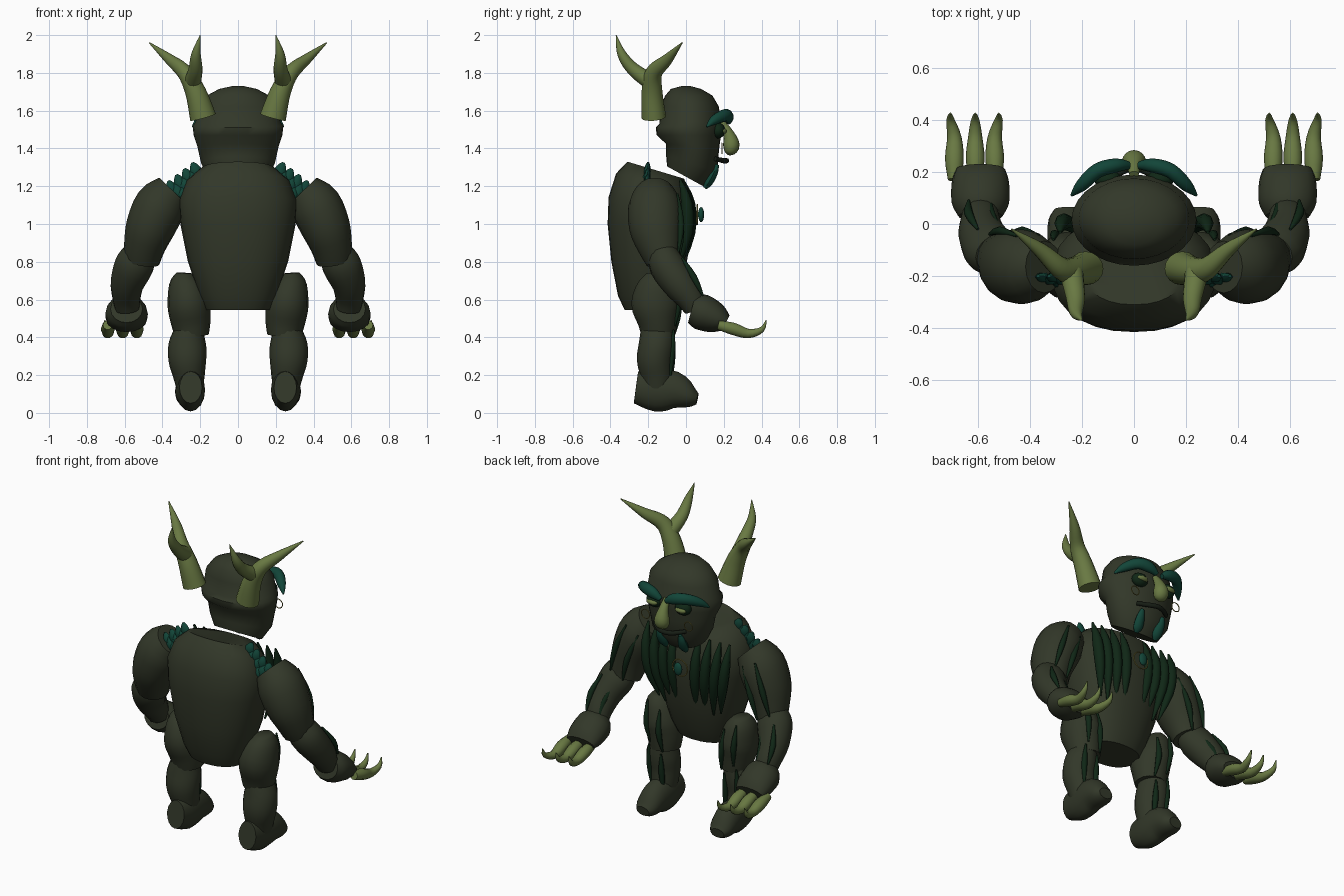
import bpy, math
from mathutils import Vector

cube = bpy.data.objects.get("Cube")
if cube:
    bpy.data.objects.remove(cube, do_unlink=True)


def material(name, r, g, b):
    m = bpy.data.materials.new(name)
    m.use_nodes = True
    m.diffuse_color = (r, g, b, 1)
    bsdf = m.node_tree.nodes["Principled BSDF"]
    bsdf.inputs["Base Color"].default_value = (r, g, b, 1)
    bsdf.inputs["Roughness"].default_value = 0.8
    return m


SKIN = material("dark olive skin", 0.032, 0.039, 0.022)
HORN = material("pale olive horn", 0.14, 0.19, 0.055)
TEAL = material("deep teal", 0.006, 0.06, 0.04)
MOSS = material("dark moss", 0.005, 0.02, 0.008)
DARK = material("near black", 0.008, 0.012, 0.007)
GOLD = material("dull gold", 0.22, 0.2, 0.05)


def finish(ob, name, mat, angle=50):
    ob.name = name
    ob.data.materials.append(mat)
    bpy.ops.object.select_all(action='DESELECT')
    ob.select_set(True)
    bpy.context.view_layer.objects.active = ob
    bpy.ops.object.shade_smooth_by_angle(angle=math.radians(angle))


def refine(pts, steps):
    # Catmull-Rom interpolation through positions and radii
    pts = [Vector(p) for p in pts]
    out = []
    for i in range(len(pts) - 1):
        a, b, c, d = pts[max(i - 1, 0)], pts[i], pts[i + 1], pts[min(i + 2, len(pts) - 1)]
        for k in range(steps):
            t = k / steps
            out.append(b + (c - a) * t / 2 + (a * 2 - b * 5 + c * 4 - d) * t * t / 2
                       + (b * 3 - a - c * 3 + d) * t ** 3 / 2)
    return out + [pts[-1]]


def skin_rings(name, rings, mat):
    n = len(rings[0])
    verts = [v for r in rings for v in r]
    faces = [(j * n + i, j * n + (i + 1) % n, (j + 1) * n + (i + 1) % n, (j + 1) * n + i)
             for j in range(len(rings) - 1) for i in range(n)]
    faces += [tuple(reversed(range(n))), tuple(range(len(verts) - n, len(verts)))]
    me = bpy.data.meshes.new(name)
    me.from_pydata(verts, [], faces)
    ob = bpy.data.objects.new(name, me)
    bpy.context.collection.objects.link(ob)
    bpy.context.view_layer.objects.active = ob
    ob.select_set(True)
    bpy.ops.object.mode_set(mode='EDIT')
    bpy.ops.mesh.select_all(action='SELECT')
    bpy.ops.mesh.normals_make_consistent(inside=False)
    bpy.ops.object.mode_set(mode='OBJECT')
    finish(ob, name, mat)


def tube(name, pts, mat, n=16, steps=3, ref=(1, 0, 0), side=1):
    # Points are x, y, z, radius along ref, radius across it
    pts = refine(pts, steps)
    pos = [Vector((p[0] * side, p[1], p[2])) for p in pts]
    rings = []
    for i, p in enumerate(pos):
        t = (pos[min(i + 1, len(pos) - 1)] - pos[max(i - 1, 0)]).normalized()
        u = Vector(ref)
        u = (u - t * u.dot(t)).normalized()
        v = t.cross(u)
        ru, rv = max(pts[i][3], 0.002), max(pts[i][4], 0.002)
        rings.append([p + u * ru * math.cos(a) + v * rv * math.sin(a)
                      for a in (math.tau * k / n for k in range(n))])
    skin_rings(name, rings, mat)


def pair(name, pts, mat, **kw):
    for label, s in (("left_", 1), ("right_", -1)):
        tube(label + name, pts, mat, side=s, **kw)


def body(name, rings, power, n=28):
    # Rings are y, z, half width, half depth, forward slope
    def c(f, a):
        return math.copysign(abs(f(a)) ** power, f(a))
    out = []
    for y, z, rx, ry, slope in rings:
        out.append([Vector((rx * c(math.cos, a), y + ry * c(math.sin, a),
                            z + slope * ry * c(math.sin, a)))
                    for a in (math.tau * k / n for k in range(n))])
    skin_rings(name, out, SKIN)


def ball(name, loc, size, mat):
    bpy.ops.mesh.primitive_uv_sphere_add(segments=16, ring_count=10, location=loc)
    ob = bpy.context.object
    ob.scale = size
    finish(ob, name, mat)


def hoop(name, loc, radius, thick):
    bpy.ops.mesh.primitive_torus_add(location=loc, rotation=(math.pi / 2, 0, 0), major_radius=radius,
                                     minor_radius=thick, major_segments=24, minor_segments=6)
    finish(bpy.context.object, name, GOLD)


# Torso and head
body("torso", [(-.2, .545, .17, .125, 0), (-.2, .62, .205, .16, 0), (-.195, .8, .265, .2, 0),
               (-.19, 1.0, .305, .225, 0), (-.19, 1.12, .315, .22, -.1),
               (-.18, 1.22, .275, .19, -.25), (-.16, 1.285, .2, .15, -.3)], .88)
body("head", [(0, 1.25, .15, .1, -.55), (.03, 1.32, .195, .135, -.3), (.035, 1.41, .215, .14, -.1),
              (.015, 1.47, .235, .17, 0), (.015, 1.52, .24, .175, .05), (.02, 1.54, .226, .16, .05),
              (.02, 1.62, .212, .155, 0), (.015, 1.68, .165, .125, 0), (0, 1.715, .1, .08, 0),
              (0, 1.73, .03, .025, 0)], 1)

# Arms and hands
pair("upper_arm", [(.345, -.165, 1.175, .1, .1), (.41, -.165, 1.1, .135, .14), (.465, -.16, .98, .13, .14),
                   (.495, -.14, .88, .11, .115), (.51, -.12, .8, .095, .09)], SKIN)
pair("forearm", [(.525, -.12, .84, .09, .08), (.55, -.1, .78, .105, .095), (.585, -.04, .69, .09, .09),
                 (.59, .02, .61, .075, .075), (.585, .05, .55, .065, .06)], SKIN)
pair("hand", [(.59, .03, .55, .085, .075), (.59, .08, .535, .11, .095), (.59, .16, .5, .11, .08),
              (.59, .21, .475, .095, .045)], SKIN)
for i, x in enumerate((.535, .61, .69)):
    drift = (i - 1) * .015
    pair(f"claw_{i + 1}", [(x, .17, .465, .025, .025), (x, .25, .445, .036, .034), (x, .33, .42, .028, .026),
                           (x + drift, .4, .44, .016, .016), (x + drift, .425, .49, .003, .003)], HORN, n=10)

# Legs and feet
pair("thigh", [(.28, -.15, .74, .045, .06), (.28, -.15, .69, .085, .1), (.262, -.16, .58, .112, .13),
               (.25, -.15, .48, .105, .105), (.245, -.145, .41, .09, .09)], SKIN)
pair("shin", [(.26, -.15, .43, .08, .09), (.268, -.155, .36, .1, .095), (.268, -.165, .28, .1, .095),
              (.26, -.155, .2, .085, .085), (.255, -.15, .13, .07, .075)], SKIN)
pair("foot", [(.25, -.265, .135, .06, .085), (.25, -.16, .122, .075, .114), (.255, -.06, .118, .078, .1),
              (.258, .02, .085, .07, .06), (.26, .06, .075, .045, .03)], SKIN)

# Forked horns
pair("horn", [(.185, -.17, 1.565, .07, .065), (.225, -.18, 1.7, .055, .055), (.28, -.17, 1.8, .042, .045),
              (.36, -.1, 1.87, .028, .03), (.47, -.02, 1.96, .003, .003)], HORN, steps=5)
pair("horn_branch", [(.24, -.19, 1.755, .045, .045), (.225, -.28, 1.82, .037, .035),
                     (.222, -.34, 1.9, .025, .024), (.2, -.37, 2.0, .002, .002)], HORN, steps=5)

# Face
pair("brow", [(.02, .225, 1.54, .015, .015), (.07, .225, 1.565, .033, .028), (.14, .205, 1.575, .034, .03),
              (.2, .15, 1.55, .026, .025), (.24, .11, 1.515, .005, .005)], TEAL, n=10, ref=(0, 0, 1))
tube("nose", [(0, .19, 1.54, .018, .015), (0, .225, 1.48, .03, .028), (0, .24, 1.42, .046, .044),
              (0, .23, 1.38, .035, .03), (0, .225, 1.365, .005, .005)], HORN)
tube("mouth", [(-.11, .155, 1.345, .012, .012), (-.05, .2, 1.335, .014, .014), (0, .215, 1.335, .014, .014),
               (.05, .2, 1.335, .014, .014), (.11, .155, 1.345, .012, .012)], DARK, n=10, ref=(0, 0, 1))
pair("beard_lock", [(.075, .165, 1.315, .01, .01), (.075, .15, 1.275, .026, .02), (.07, .12, 1.22, .032, .022),
                    (.07, .1, 1.19, .012, .01)], TEAL, n=8)
for label, s in (("left_", 1), ("right_", -1)):
    ball(label + "eye_socket", (s * .1, .17, 1.495), (.052, .038, .042), MOSS)
    ball(label + "eye", (s * .1, .195, 1.492), (.038, .022, .017), HORN)
    hoop(label + "cheek_ring", (s * .15, .19, 1.4), .028, .003)

# Pendant
ball("pendant_gem", (0, .08, 1.05), (.028, .016, .04), TEAL)
hoop("pendant_ring", (0, .06, 1.05), .052, .004)

# Moss strands on the chest
for i, x in enumerate((.08, .145, .21, .27)):
    y = -.08 * x
    low = .76 + .02 * (i % 2)
    pair(f"chest_strand_{i + 1}", [(x * 1.05, y - .01, 1.235, .006, .006), (x * 1.03, y + .025, 1.11, .028, .03),
                                   (x * .95, y + .025, .95, .028, .03), (x * .8, y - .02, low, .005, .005)],
         MOSS, n=8)


# Thin strands along the limbs
def strand(name, top, mid, end):
    for i, dx in enumerate((-.045, .04)):
        pts = [(p[0] + dx, p[1], p[2] + dx * .5, r, r) for p, r in ((top, .005), (mid, .018), (end, .005))]
        pair(f"{name}_strand_{i + 1}", pts, MOSS, n=8)


strand("upper_arm", (.41, -.045, 1.14), (.475, -.027, .98), (.515, -.04, .83))
strand("forearm", (.56, -.02, .8), (.595, .04, .7), (.595, .09, .6))
strand("thigh", (.27, -.06, .7), (.265, -.04, .57), (.25, -.06, .44))
strand("shin", (.265, -.065, .42), (.268, -.075, .3), (.26, -.085, .16))

# Overlapping scales on the shoulders
for row in range(3):
    for col in range(4):
        x = .23 + .042 * col + .01 * row
        z = 1.325 - .032 * col - .045 * row
        pair(f"shoulder_scale_{row + 1}_{col + 1}",
             [(x + .012, -.2, z, .008, .006), (x - .005, -.205 - .01 * row, z - .04, .032, .02),
              (x - .025, -.21 - .01 * row, z - .1, .006, .006)], TEAL, n=6, steps=2)
